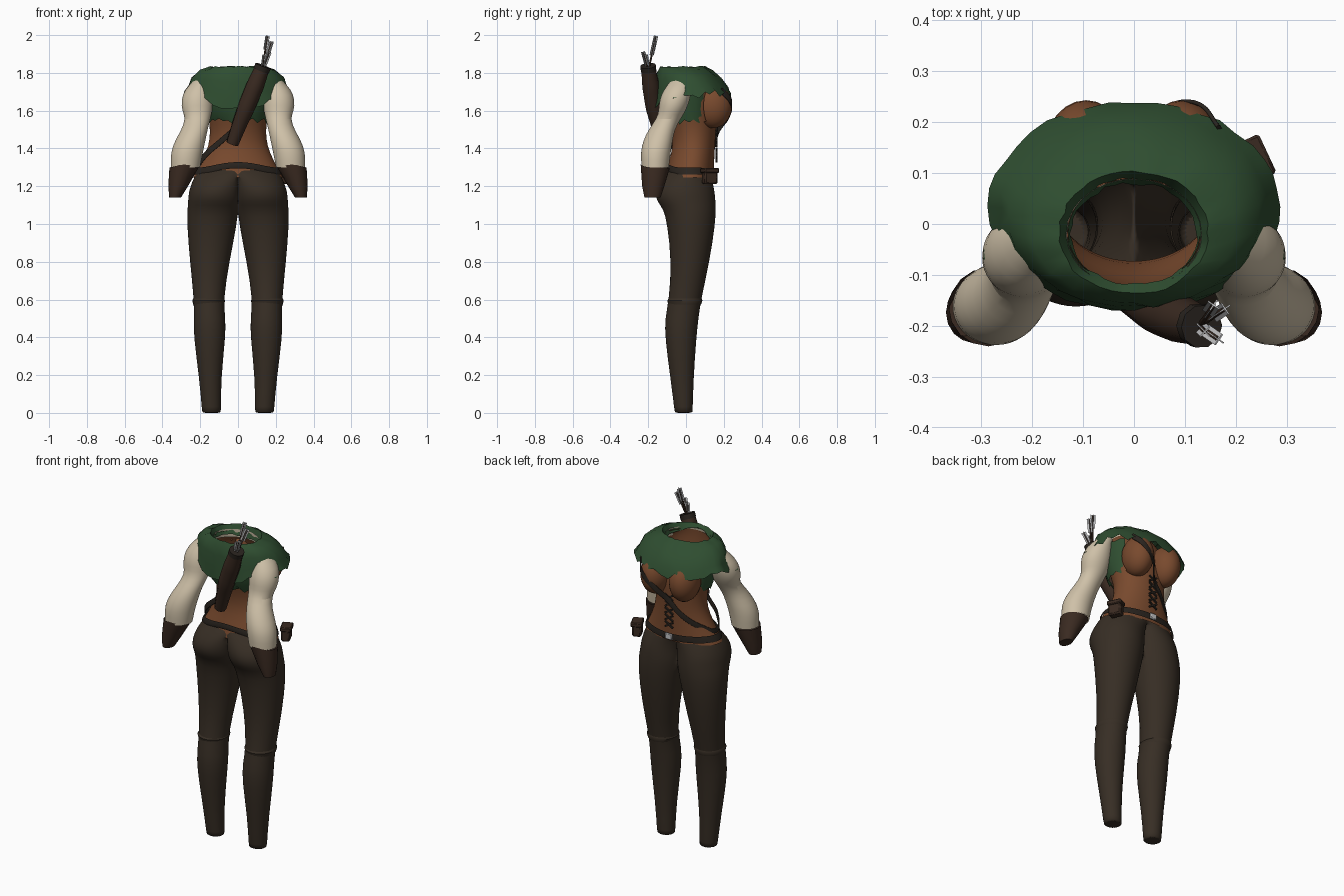
import bpy, bmesh, random
from math import sin, cos, pi, radians
from mathutils import Vector, Matrix

random.seed(4)
if "Cube" in bpy.data.objects:
    bpy.data.objects.remove(bpy.data.objects["Cube"])


def material(name, r, g, b):
    m = bpy.data.materials.new(name)
    m.use_nodes = True
    m.diffuse_color = (r, g, b, 1)
    node = next(n for n in m.node_tree.nodes if n.type == "BSDF_PRINCIPLED")
    node.inputs["Base Color"].default_value = (r, g, b, 1)
    node.inputs["Roughness"].default_value = 0.9
    return m


DARK = material("dark trouser cloth", .038, .027, .018)
CUFF = material("dark cuff leather", .042, .023, .015)
LEATHER = material("tan leather", .19, .068, .027)
GREEN = material("forest green cloth", .028, .075, .030)
CREAM = material("cream linen", .62, .53, .39)
STRAP = material("black brown strap", .022, .017, .013)
STEEL = material("pale grey", .55, .55, .56)


def finish(name, bm, mat, mirror=False, subsurf=0):
    bmesh.ops.recalc_face_normals(bm, faces=bm.faces)
    mesh = bpy.data.meshes.new(name)
    bm.to_mesh(mesh)
    bm.free()
    mesh.materials.append(mat)
    ob = bpy.data.objects.new(name, mesh)
    bpy.context.collection.objects.link(ob)
    if mirror:
        ob.modifiers.new("mirror", "MIRROR").use_clip = True
    if subsurf:
        mod = ob.modifiers.new("smooth", "SUBSURF")
        mod.levels = mod.render_levels = subsurf
    return ob


def loft(name, rings, mat, sides=28, cap=False, half=False, mirror=False,
         subsurf=0, jitter=0, hem=0, cut_y=None):
    """Rings are x0, x1, y0, y1, z at the sides, then optional z at +y and at -y."""
    bm = bmesh.new()
    loops = []
    for k, (x0, x1, y0, y1, z, *ends) in enumerate(rings):
        zf, zb = ends or (z, z)
        loop = []
        for i in range(sides):
            a = 2 * pi * i / sides
            s = sin(a)
            x = (x0 + x1) / 2 + (x1 - x0) / 2 * cos(a)
            y = (y0 + y1) / 2 + (y1 - y0) / 2 * s
            h = z + ((zf if s > 0 else zb) - z) * s ** 4
            if k == len(rings) - 1:
                h += random.uniform(-hem, hem)
            p = Vector((max(x, 0) if half else x, y, h))
            p += Vector([random.uniform(-jitter, jitter) for _ in "xyz"])
            loop.append(bm.verts.new(p))
        loops.append(loop)
    for lo, hi in zip(loops, loops[1:]):
        for i in range(sides):
            j = (i + 1) % sides
            bm.faces.new((lo[i], lo[j], hi[j], hi[i]))
    if cap:
        bm.faces.new(loops[0])
    drop = []
    if half:     # open the seam between the two halves
        drop = [f for f in bm.faces if all(v.co.x < 1e-5 for v in f.verts)]
    if cut_y is not None:
        drop += [f for f in bm.faces if f.calc_center_median().y > cut_y]
    bmesh.ops.delete(bm, geom=drop, context="FACES")
    return finish(name, bm, mat, mirror, subsurf)


def wide(w, *rest):
    return (-w, w, *rest)


def box(name, loc, size, mat, rot=None, bevel=0):
    bm = bmesh.new()
    bmesh.ops.create_cube(bm, size=1)
    bmesh.ops.scale(bm, vec=size, verts=bm.verts)
    if bevel:
        bmesh.ops.bevel(bm, geom=bm.edges[:], offset=bevel, segments=1, affect="EDGES")
    if rot is not None:
        bmesh.ops.rotate(bm, matrix=rot, verts=bm.verts)
    bmesh.ops.translate(bm, vec=loc, verts=bm.verts)
    return finish(name, bm, mat)


def tube(name, points, mat, depth, extrude=0.0):
    """Swept curve through points of x, y, z, relative radius."""
    cu = bpy.data.curves.new(name, "CURVE")
    cu.dimensions = "3D"
    cu.twist_mode = "Z_UP"
    cu.bevel_depth, cu.extrude = depth, extrude
    cu.bevel_resolution, cu.resolution_u = 3, 6
    cu.use_fill_caps = True
    sp = cu.splines.new("BEZIER")
    sp.bezier_points.add(len(points) - 1)
    for bp, (x, y, z, r) in zip(sp.bezier_points, points):
        bp.co, bp.radius = (x, y, z), r
        bp.handle_left_type = bp.handle_right_type = "AUTO"
    cu.materials.append(mat)
    ob = bpy.data.objects.new(name, cu)
    bpy.context.collection.objects.link(ob)
    return ob


# Trousers with boot tops at the knee
loft("trousers", [
    (.09, .19, -.06, .035, 0), (.09, .19, -.06, .035, .004), (.09, .205, -.082, .04, .18),
    (.066, .235, -.112, .055, .4), (.065, .235, -.112, .066, .5), (.078, .233, -.09, .08, .6),
    (.045, .255, -.077, .125, .8), (.005, .271, -.1, .156, 1), (-.015, .268, -.12, .158, 1.08),
    (-.025, .265, -.155, .157, 1.12), (-.03, .262, -.168, .153, 1.17),
    (-.05, .245, -.152, .142, 1.22), (-.12, .222, -.115, .135, 1.27),
    (-.19, .19, -.085, .125, 1.3)], DARK, cap=True, half=True, mirror=True, subsurf=1)
loft("boot_tops", [(.074, .237, -.094, .08, .575), (.068, .242, -.099, .087, .595),
                   (.074, .237, -.092, .084, .605)], DARK, mirror=True)

# Leather bodice
loft("bodice", [
    wide(.24, -.112, .148, 1.245), wide(.208, -.1, .148, 1.3), wide(.168, -.076, .152, 1.38),
    wide(.148, -.07, .156, 1.45), wide(.15, -.085, .162, 1.53), wide(.165, -.11, .165, 1.6),
    wide(.172, -.122, .155, 1.68), wide(.16, -.125, .12, 1.76), wide(.13, -.122, .09, 1.8)],
    LEATHER, sides=32, subsurf=1)
for side, label in ((1, "left"), (-1, "right")):
    bm = bmesh.new()
    bmesh.ops.create_uvsphere(bm, u_segments=24, v_segments=16, radius=1)
    bmesh.ops.scale(bm, vec=(.082, .1, .118), verts=bm.verts)
    bmesh.ops.translate(bm, vec=(side * .094, .143, 1.625), verts=bm.verts)
    back = [f for f in bm.faces if f.calc_center_median().y < .1]
    bmesh.ops.delete(bm, geom=back, context="FACES")
    finish(label + "_bodice_cup", bm, LEATHER)
loft("shirt_collar", [wide(.142, -.135, .09, 1.76), wide(.132, -.126, .088, 1.81)], CREAM)

# Front lacing
for k in range(5):
    for turn in (-1, 1):
        box("lacing", (0, .161, 1.345 + k * .041), (.06, .009, .009), STRAP,
            Matrix.Rotation(radians(32 * turn), 3, "Y"))

# Sleeves and cuffs
loft("sleeves", [
    (.15, .235, -.08, .03, 1.76), (.14, .285, -.12, .03, 1.71), (.13, .302, -.143, .022, 1.655),
    (.135, .298, -.145, 0, 1.6), (.145, .277, -.155, -.025, 1.56), (.16, .3, -.2, -.06, 1.5),
    (.172, .335, -.228, -.07, 1.44), (.185, .358, -.242, -.08, 1.38),
    (.2, .357, -.236, -.09, 1.3)], CREAM, sides=20, mirror=True, subsurf=1)
loft("cuffs", [(.302, .364, -.22, -.135, 1.14), (.265, .369, -.232, -.115, 1.2),
               (.208, .363, -.24, -.086, 1.3, 1.295, 1.315)],
     CUFF, sides=16, cap=True, mirror=True)

# Shawl over the shoulders, with a torn hem
loft("shawl", [
    wide(.123, -.118, .08, 1.785, 1.77, 1.815), wide(.145, -.138, .105, 1.832, 1.835, 1.835),
    wide(.2, -.152, .14, 1.815, 1.81, 1.8), wide(.246, -.162, .185, 1.775, 1.775, 1.75),
    wide(.262, -.166, .222, 1.73, 1.72, 1.67), wide(.285, -.17, .24, 1.685, 1.68, 1.6)],
    GREEN, sides=40, jitter=.004, hem=.02)
loft("shawl_back_drape", [wide(.185, -.15, .14, 1.74), wide(.18, -.155, .15, 1.65),
                          wide(.168, -.135, .15, 1.58), wide(.16, -.118, .15, 1.545)],
     GREEN, sides=36, jitter=.004, hem=.015, cut_y=.1)
for side in (-1, 1):
    box("shawl_tie", (side * .278, -.06, 1.685), (.008, .02, .05), GREEN,
        Matrix.Rotation(radians(-35 * side), 3, "Y"))

# Belt, buckle and pouch
loft("belt", [wide(.236, -.112, .157, 1.262, 1.255, 1.295), wide(.232, -.116, .159, 1.275, 1.27, 1.31),
              wide(.22, -.109, .157, 1.298, 1.293, 1.328)], STRAP, sides=36)
box("buckle", (0, .162, 1.275), (.045, .012, .036), STEEL, bevel=.004)
twist = Matrix.Rotation(radians(25), 3, "Z")
box("pouch", (.232, .125, 1.248), (.05, .075, .075), CUFF, twist, .008)
box("pouch_flap", (.234, .126, 1.283), (.062, .084, .026), CUFF, twist, .005)

# Quiver strap around the body
tube("quiver_strap", [
    (.17, .185, 1.71, 1), (.125, .236, 1.65, 1), (.055, .226, 1.58, 1), (0, .172, 1.5, 1),
    (-.07, .15, 1.42, 1), (-.165, .08, 1.34, 1), (-.208, .01, 1.31, 1), (-.168, -.055, 1.37, 1),
    (-.1, -.08, 1.43, 1), (-.03, -.11, 1.49, 1)], STRAP, .004, .011)

# Quiver and arrows
tube("quiver", [(-.03, -.125, 1.425, .72), (.005, -.145, 1.52, .86), (.045, -.168, 1.62, 1),
                (.09, -.186, 1.73, 1.02), (.13, -.2, 1.83, .85)], CUFF, .046)
tube("quiver_rim", [(.123, -.198, 1.812, 1), (.133, -.201, 1.838, 1)], STRAP, .043)
for tip in ((.157, -.158, 2.0), (.18, -.165, 1.97), (.168, -.228, 1.915), (.14, -.212, 1.9)):
    end, base = Vector(tip), Vector((.128, -.2, 1.81))
    along = (end - base).normalized()
    tube("arrow_shaft", [(*base, 1), (*(end - along * .01), 1)], CUFF, .005)
    turn = along.to_track_quat("Z", "Y").to_matrix()
    for size in ((.026, .003, .075), (.003, .026, .075)):
        box("arrow_feather", end - along * .042, size, STEEL, turn)

# Smooth shading with sharp edges kept
bpy.ops.object.select_all(action="DESELECT")
for ob in bpy.context.collection.objects:
    if ob.type == "MESH":
        ob.select_set(True)
        bpy.context.view_layer.objects.active = ob
bpy.ops.object.shade_smooth_by_angle(angle=radians(40))
